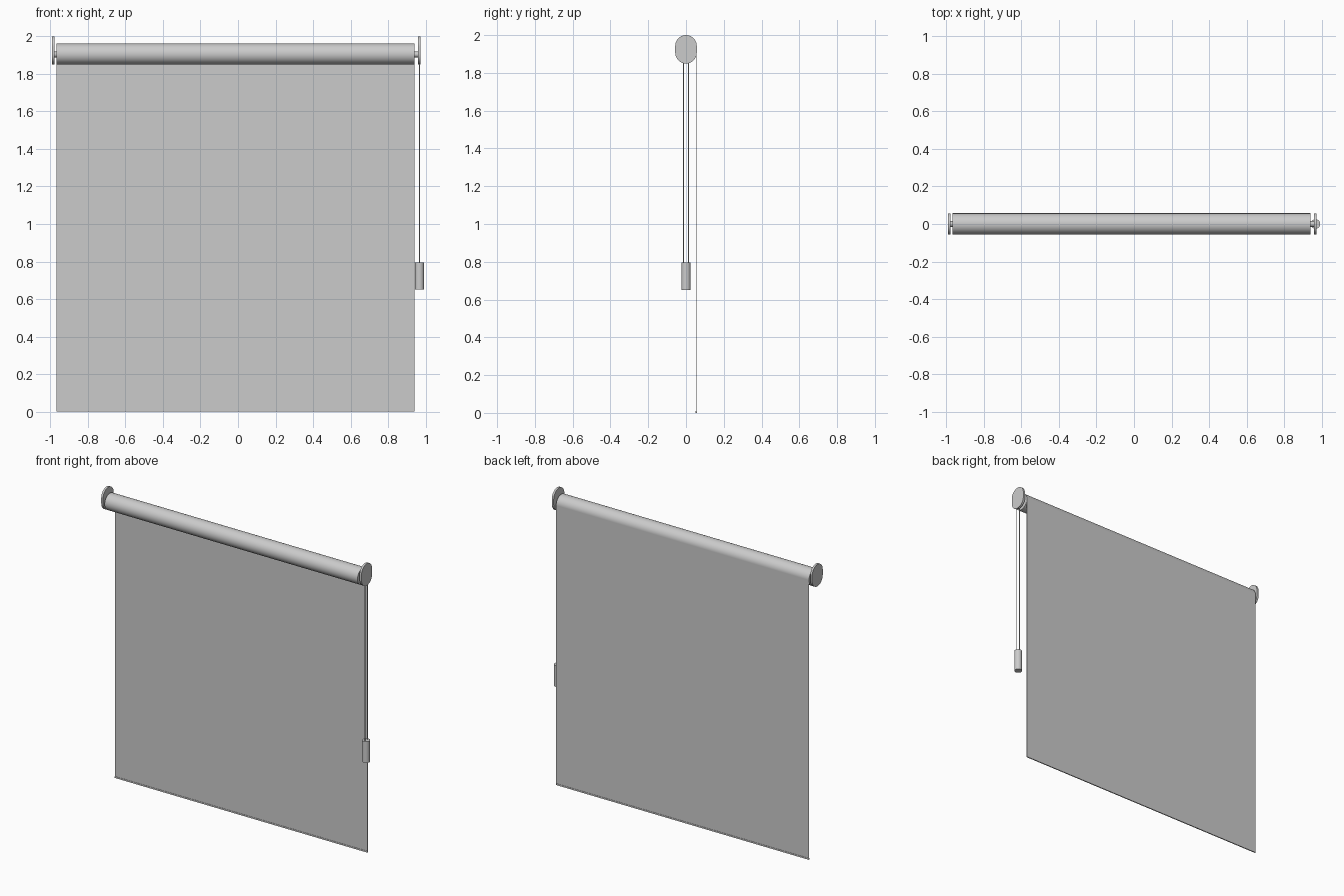
import bpy, bmesh, math
from mathutils import Matrix

if "Cube" in bpy.data.objects:
    bpy.data.objects.remove(bpy.data.objects["Cube"])

AXLE_Z = 1.906               # height of the roller axis
X0, X1 = -0.967, 0.941       # fabric width
CORD_X = 0.967               # pull cord position


def finish(name, bm, smooth=True):
    bmesh.ops.recalc_face_normals(bm, faces=bm.faces[:])
    mesh = bpy.data.meshes.new(name)
    bm.to_mesh(mesh)
    bm.free()
    ob = bpy.data.objects.new(name, mesh)
    bpy.context.collection.objects.link(ob)
    if smooth:
        bpy.ops.object.select_all(action='DESELECT')
        ob.select_set(True)
        bpy.context.view_layer.objects.active = ob
        bpy.ops.object.shade_smooth_by_angle(angle=math.radians(35))
    return ob


def cylinder(name, r, length, loc, axis='Z', sides=32):
    bm = bmesh.new()
    rot = Matrix.Rotation(math.pi / 2, 4, 'Y') if axis == 'X' else Matrix()
    bmesh.ops.create_cone(bm, cap_ends=True, segments=sides, radius1=r, radius2=r,
                          depth=length, matrix=Matrix.Translation(loc) @ rot)
    return finish(name, bm)


def box(name, lo, hi):
    bm = bmesh.new()
    size = [b - a for a, b in zip(lo, hi)]
    mid = [(a + b) / 2 for a, b in zip(lo, hi)]
    bmesh.ops.create_cube(bm, size=1, matrix=Matrix.Translation(mid) @ Matrix.Diagonal((*size, 1)))
    return finish(name, bm, smooth=False)


def bracket(name, x0, x1, r=0.057, bottom=1.85, top=2.0):
    # rounded end plate, extruded along x
    bm = bmesh.new()
    pts = []
    for cz, start in ((top - r, 0), (bottom + r, math.pi)):
        for i in range(25):
            a = start + math.pi * i / 24
            pts.append((x0, r * math.cos(a), cz + r * math.sin(a)))
    face = bm.faces.new([bm.verts.new(p) for p in pts])
    ext = bmesh.ops.extrude_face_region(bm, geom=[face])
    verts = [v for v in ext['geom'] if isinstance(v, bmesh.types.BMVert)]
    bmesh.ops.translate(bm, verts=verts, vec=(x1 - x0, 0, 0))
    return finish(name, bm)


# roller with the wound fabric
cylinder("roller", 0.056, X1 - X0, ((X0 + X1) / 2, 0, AXLE_Z), 'X', 64)

# hanging fabric sheet and hem bar
box("fabric", (X0, 0.053, 0.004), (X1, 0.056, AXLE_Z))
box("hem_bar", (X0, 0.051, 0.0), (X1, 0.058, 0.01))

# end brackets and axle pins
bracket("left_bracket", -0.992, -0.978)
bracket("right_bracket", 0.958, 0.972)
cylinder("left_pin", 0.015, 0.02, (-0.971, 0, AXLE_Z - 0.003), 'X')
cylinder("right_pin", 0.015, 0.026, (0.949, 0, AXLE_Z - 0.003), 'X')

# pull cords and weight
for side, y in (("front", -0.014), ("back", 0.014)):
    cylinder(side + "_cord", 0.003, 1.12, (CORD_X, y, 1.34), sides=12)
cylinder("cord_weight", 0.025, 0.145, (CORD_X, 0, 0.7225))
